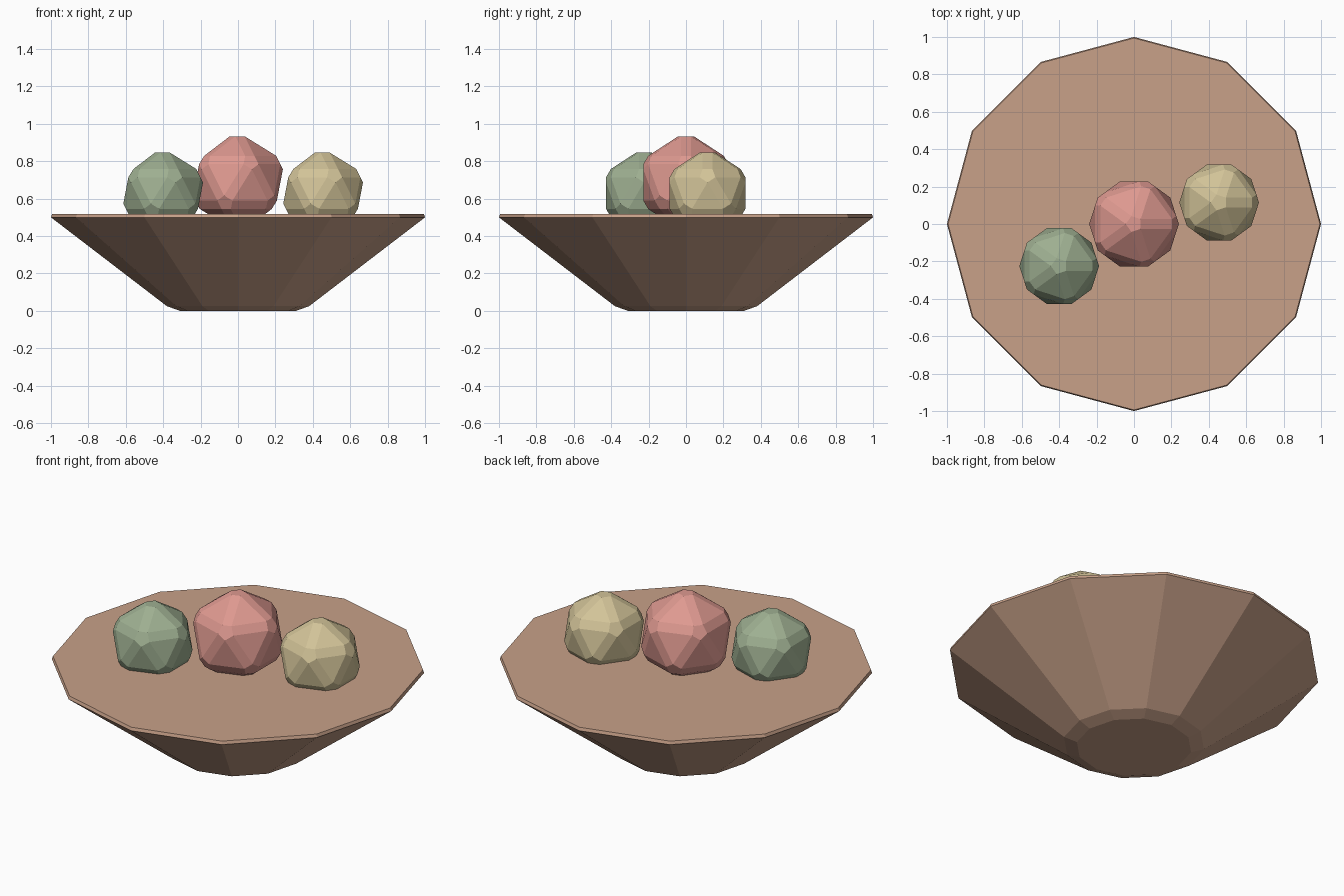
import bpy
import bmesh
from math import cos, sin, tau
from mathutils import Matrix

cube = bpy.data.objects.get("Cube")
if cube:
    bpy.data.objects.remove(cube, do_unlink=True)


def linear(value):
    c = value / 255
    return c / 12.92 if c <= 0.04045 else ((c + 0.055) / 1.055) ** 2.4


def make_material(name, rgb):
    colour = (*map(linear, rgb), 1)
    mat = bpy.data.materials.new(name)
    mat.use_nodes = True
    mat.diffuse_color = colour
    bsdf = next(n for n in mat.node_tree.nodes if n.type == "BSDF_PRINCIPLED")
    bsdf.inputs["Base Color"].default_value = colour
    bsdf.inputs["Roughness"].default_value = 0.8
    return mat


def make_object(name, bm, mat):
    bmesh.ops.recalc_face_normals(bm, faces=bm.faces)
    mesh = bpy.data.meshes.new(name)
    bm.to_mesh(mesh)
    bm.free()
    mesh.materials.append(mat)
    obj = bpy.data.objects.new(name, mesh)
    bpy.context.collection.objects.link(obj)
    return obj


# Solid twelve-sided bowl with chamfered foot and rim
def make_bowl(name, profile, sides, mat):
    bm = bmesh.new()
    rings = []
    for radius, z in profile:
        rings.append([bm.verts.new((radius * cos(tau * i / sides),
                                    radius * sin(tau * i / sides), z))
                      for i in range(sides)])
    for low, high in zip(rings, rings[1:]):
        for i in range(sides):
            j = (i + 1) % sides
            bm.faces.new((low[i], low[j], high[j], high[i]))
    bm.faces.new(rings[0][::-1])
    bm.faces.new(rings[-1])
    return make_object(name, bm, mat)


# Faceted fruit: icosahedron with bevelled edges
def make_fruit(name, centre, radius, mat):
    bm = bmesh.new()
    bmesh.ops.create_icosphere(bm, subdivisions=1, radius=radius)
    bmesh.ops.bevel(bm, geom=bm.edges[:], offset=0.028, offset_type="OFFSET",
                    segments=1, profile=0.5, affect="EDGES")
    obj = make_object(name, bm, mat)
    obj.matrix_world = Matrix.Translation(centre)
    return obj


make_bowl("bowl", [(0.31, 0), (0.38, 0.025), (1, 0.5), (0.994, 0.518)], 12,
          make_material("clay brown", (200, 161, 137)))

make_fruit("red_fruit", (0, 0, 0.687), 0.28,
           make_material("soft red", (222, 153, 144)))
make_fruit("green_fruit", (-0.4, -0.225, 0.63), 0.25,
           make_material("sage green", (158, 175, 145)))
make_fruit("yellow_fruit", (0.455, 0.115, 0.63), 0.25,
           make_material("straw yellow", (210, 195, 152)))
